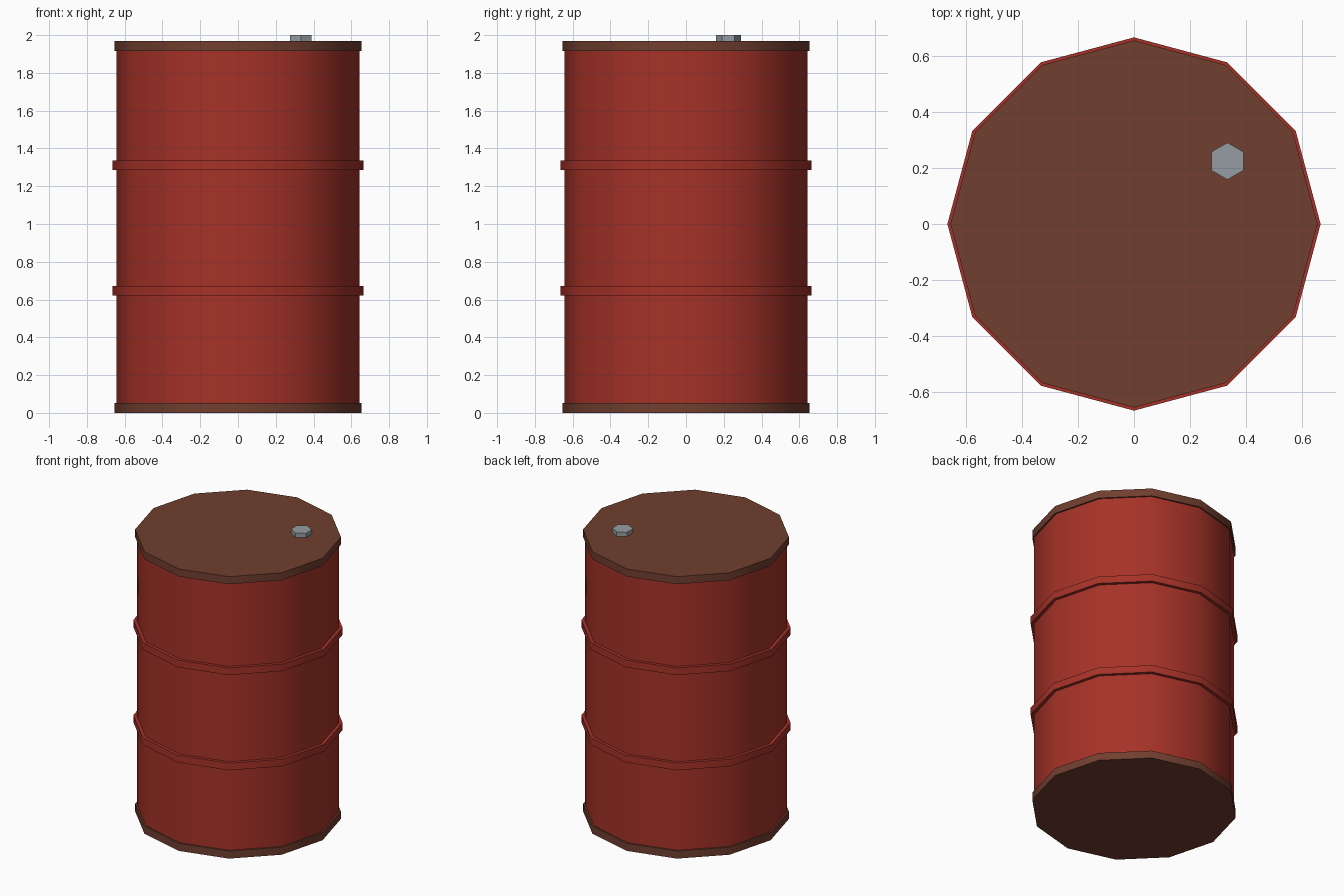
import bpy
import math

if "Cube" in bpy.data.objects:
    bpy.data.objects.remove(bpy.data.objects["Cube"], do_unlink=True)


def make_material(name, rgb):
    mat = bpy.data.materials.new(name)
    mat.use_nodes = True
    color = (*rgb, 1.0)
    mat.diffuse_color = color
    bsdf = mat.node_tree.nodes["Principled BSDF"]
    bsdf.inputs["Base Color"].default_value = color
    return mat


def add_disc(name, sides, radius, bottom, top, mat, x=0.0, y=0.0, smooth=True):
    """Upright prism between two heights, with smooth walls and sharp rims."""
    bpy.ops.mesh.primitive_cylinder_add(
        vertices=sides, radius=radius, depth=top - bottom,
        location=(x, y, (bottom + top) / 2))
    obj = bpy.context.object
    obj.name = name
    obj.data.materials.append(mat)
    if smooth:
        bpy.ops.object.shade_smooth_by_angle(angle=math.radians(40))
    return obj


red = make_material("red paint", (0.38, 0.032, 0.021))
brown = make_material("rusty brown", (0.165, 0.049, 0.029))
grey = make_material("grey metal", (0.30, 0.335, 0.36))

SIDES = 12

# Drum wall
add_disc("drum_body", SIDES, 0.643, 0.01, 1.96, red)

# Raised hoops around the wall
for name, height in (("lower_hoop", 0.647), ("upper_hoop", 1.312)):
    add_disc(name, SIDES, 0.665, height - 0.025, height + 0.025, red)

# End caps
add_disc("bottom_cap", SIDES, 0.654, 0.0, 0.053, brown)
add_disc("top_cap", SIDES, 0.654, 1.917, 1.97, brown)

# Hexagonal filler plug on the lid
add_disc("filler_plug", 6, 0.066, 1.96, 2.0, grey, x=0.333, y=0.224, smooth=False)
